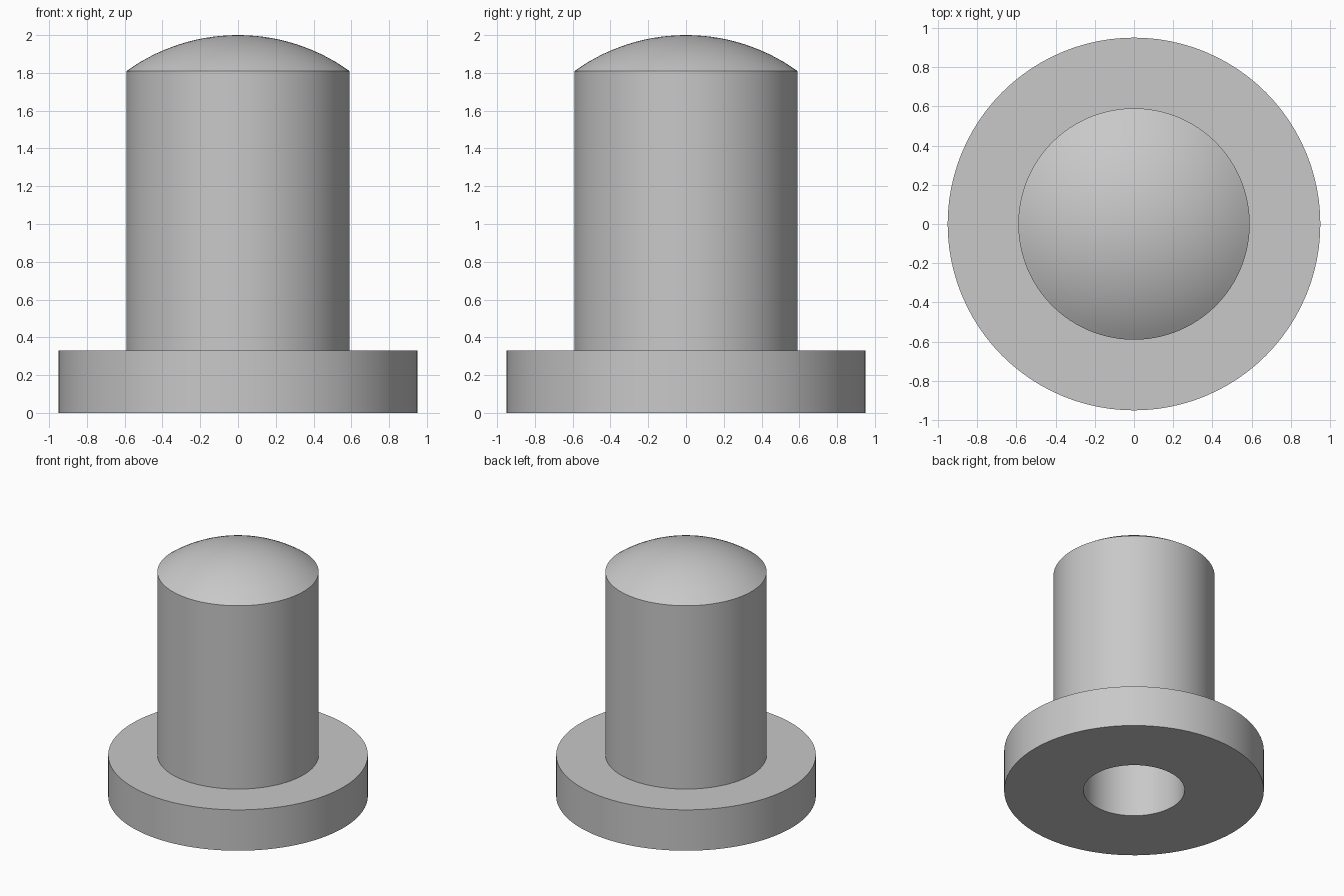
import bpy
import bmesh
import math
from mathutils import Vector

if "Cube" in bpy.data.objects:
    bpy.data.objects.remove(bpy.data.objects["Cube"], do_unlink=True)

SEGMENTS = 96
FLANGE_R, FLANGE_TOP = 0.95, 0.33
POST_R, POST_TOP = 0.59, 1.81
BORE_R, BORE_TOP = 0.37, 1.6
HEIGHT = 2.0

# Plain grey material
grey = bpy.data.materials.new("plain_grey")
grey.use_nodes = True
grey.diffuse_color = (0.58, 0.58, 0.58, 1)
grey.node_tree.nodes["Principled BSDF"].inputs["Base Color"].default_value = grey.diffuse_color


def dome_points(steps=14):
    """Circular arc from the rim of the post to the top centre."""
    rise = HEIGHT - POST_TOP
    radius = (POST_R ** 2 + rise ** 2) / (2 * rise)
    sweep = math.asin(POST_R / radius)
    for i in range(steps + 1):
        a = sweep * (1 - i / steps)
        yield radius * math.sin(a), HEIGHT - radius * (1 - math.cos(a))


def lathe(name, profile):
    """Spin a radius/height profile around the z axis."""
    bm = bmesh.new()
    verts = [bm.verts.new((r, 0, z)) for r, z in profile]
    edges = [bm.edges.new(pair) for pair in zip(verts, verts[1:])]
    bmesh.ops.spin(bm, geom=verts + edges, cent=Vector(), axis=(0, 0, 1),
                   angle=2 * math.pi, steps=SEGMENTS, use_duplicate=False)
    bmesh.ops.remove_doubles(bm, verts=bm.verts, dist=0.0001)
    bmesh.ops.recalc_face_normals(bm, faces=bm.faces)
    mesh = bpy.data.meshes.new(name)
    bm.to_mesh(mesh)
    bm.free()
    mesh.materials.append(grey)
    obj = bpy.data.objects.new(name, mesh)
    bpy.context.collection.objects.link(obj)
    bpy.ops.object.select_all(action="DESELECT")
    obj.select_set(True)
    bpy.context.view_layer.objects.active = obj
    bpy.ops.object.shade_smooth_by_angle(angle=math.radians(25))
    return obj


# Blind bore, flange, post and domed cap in one closed profile
bore = [(0, BORE_TOP), (BORE_R, BORE_TOP), (BORE_R, 0)]
flange = [(FLANGE_R, 0), (FLANGE_R, FLANGE_TOP), (POST_R, FLANGE_TOP)]
lathe("flanged_domed_post", bore + flange + list(dome_points()))
